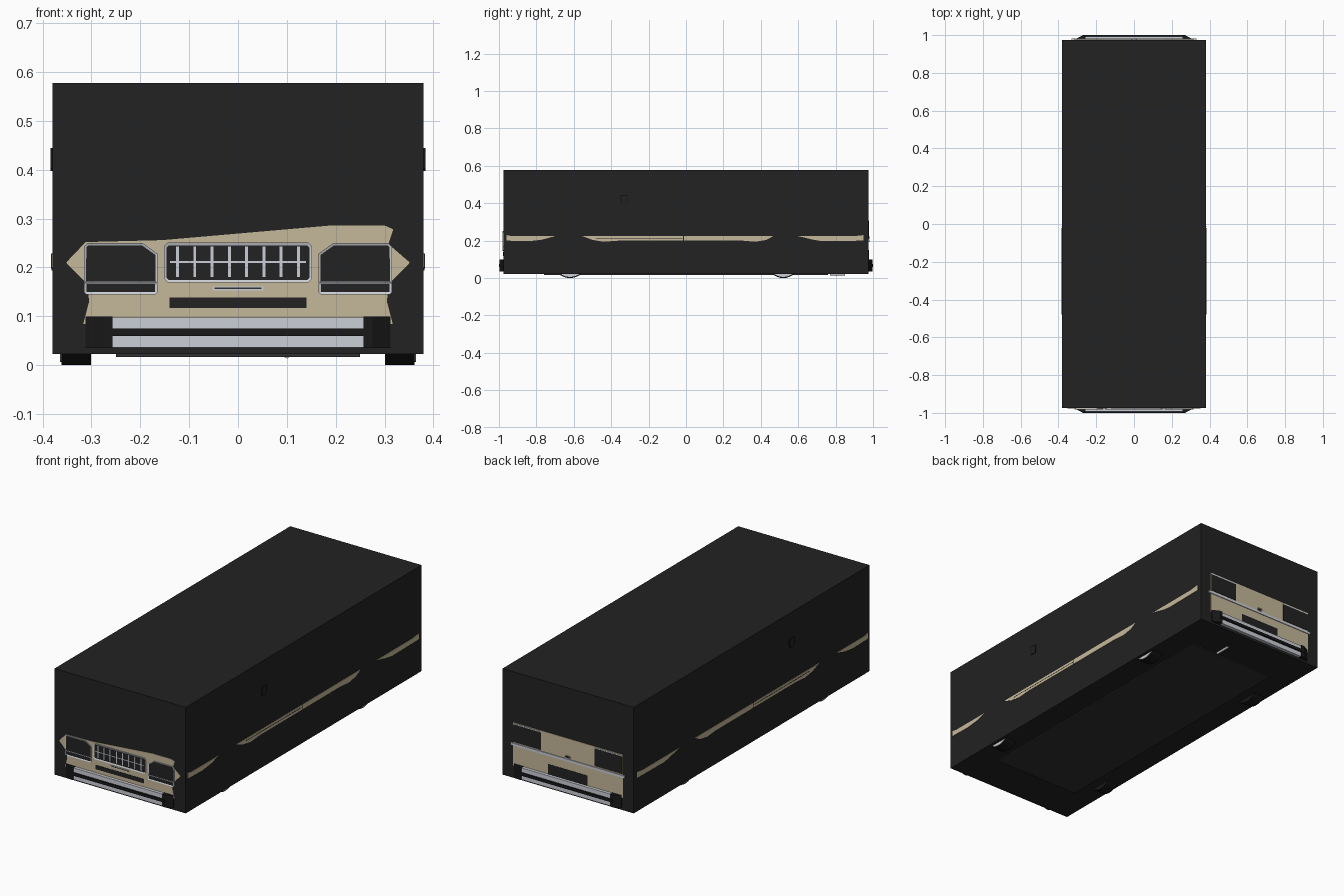
import bpy, bmesh, math
from mathutils import Vector

cube = bpy.data.objects.get("Cube")
if cube:
    bpy.data.objects.remove(cube, do_unlink=True)


def material(name, rgb, rough=0.6):
    m = bpy.data.materials.new(name)
    m.use_nodes = True
    bsdf = m.node_tree.nodes["Principled BSDF"]
    bsdf.inputs["Base Color"].default_value = (*rgb, 1)
    bsdf.inputs["Roughness"].default_value = rough
    m.diffuse_color = (*rgb, 1)
    return m


BLACK = material("matte black", (0.016, 0.016, 0.016))
RUBBER = material("rubber black", (0.009, 0.009, 0.009))
FLOOR = material("underside charcoal", (0.03, 0.03, 0.03))
BEIGE = material("beige paint", (0.56, 0.48, 0.32))
SILVER = material("silver trim", (0.60, 0.62, 0.67))

# Maps profile (a, b) and depth c to x, y, z for each extrusion axis
PLACE = {
    "x": lambda a, b, c: (c, a, b),
    "y": lambda a, b, c: (a, c, b),
    "z": lambda a, b, c: (a, b, c),
}


def prism(name, pts, axis, near, far, mats, inset=0):
    """Extrude a profile from near to far; inset makes a framed far face."""
    bm = bmesh.new()
    base = bm.faces.new([bm.verts.new(PLACE[axis](a, b, near)) for a, b in pts])
    ext = bmesh.ops.extrude_face_region(bm, geom=[base])["geom"]
    move = Vector(PLACE[axis](0, 0, far - near))
    bmesh.ops.translate(bm, vec=move, verts=[g for g in ext if isinstance(g, bmesh.types.BMVert)])
    bmesh.ops.recalc_face_normals(bm, faces=bm.faces)
    if inset:
        end = [g for g in ext if isinstance(g, bmesh.types.BMFace)][0]
        bmesh.ops.inset_region(bm, faces=[end], thickness=inset, depth=-0.002)
        end.material_index = 1
    mesh = bpy.data.meshes.new(name)
    bm.to_mesh(mesh)
    bm.free()
    for m in mats:
        mesh.materials.append(m)
    ob = bpy.data.objects.new(name, mesh)
    bpy.context.collection.objects.link(ob)
    return ob


def rect(a0, a1, b0, b1):
    return [(a0, b0), (a1, b0), (a1, b1), (a0, b1)]


def rounded(a0, a1, b0, b1, r):
    return [(a0 + r, b0), (a1 - r, b0), (a1, b0 + r), (a1, b1 - r),
            (a1 - r, b1), (a0 + r, b1), (a0, b1 - r), (a0, b0 + r)]


def flip(pts, s):
    return [(a * s, b) for a, b in pts]


def cylinder(name, radius, depth, loc, mat, rot):
    bpy.ops.mesh.primitive_cylinder_add(vertices=32, radius=radius, depth=depth,
                                        location=loc, rotation=rot)
    ob = bpy.context.object
    ob.name = name
    ob.data.materials.append(mat)
    bpy.ops.object.shade_smooth_by_angle()


SIDES = (("left", 1), ("right", -1))
W, L = 0.38, 0.975

# Enclosing body and floor pan
prism("body_box", rect(-W, W, -L, L), "z", 0.023, 0.578, [BLACK])
prism("floor_pan", rect(-0.25, 0.25, -0.76, 0.76), "z", 0.03, 0.017, [FLOOR])

# Wheels with pale sidewalls, showing only below the body
for side, s in SIDES:
    for end, y in (("front", -0.62), ("rear", 0.52)):
        turn = (0, math.pi / 2, 0)
        cylinder(f"{end}_{side}_tyre", 0.09, 0.06, (s * 0.331, y, 0.09), RUBBER, turn)
        cylinder(f"{end}_{side}_sidewall", 0.084, 0.006, (s * 0.361, y, 0.09), SILVER, turn)
cylinder("exhaust_pipe", 0.006, 0.08, (0.1, 0.81, 0.02), SILVER, (math.pi / 2, 0, 0))

# Bumpers: silver bar, black corner blocks, black rubbing strip
for end, d in (("front", -1), ("rear", 1)):
    prism(f"{end}_bumper_bar", rect(-0.262, 0.262, 0.036, 0.098), "y",
          d * 0.96, d * 0.993, [SILVER])
    prism(f"{end}_bumper_strip", rect(-0.272, 0.272, 0.06, 0.075), "y",
          d * 0.98, d, [RUBBER])
    for side, s in SIDES:
        corner = [(s * x, d * y) for x, y in
                  ((0.257, 0.96), (0.312, 0.96), (0.312, 0.978), (0.275, 0.997), (0.257, 0.997))]
        prism(f"{end}_{side}_bumper_corner", corner, "z", 0.035, 0.1, [RUBBER])

# Front panel
front = [(-0.352, 0.21), (-0.312, 0.252), (-0.155, 0.256), (0.19, 0.286), (0.3, 0.286),
         (0.318, 0.278), (0.308, 0.248), (0.352, 0.21), (0.308, 0.165), (0.305, 0.13),
         (0.317, 0.084), (-0.317, 0.084), (-0.305, 0.13), (-0.308, 0.165)]
prism("front_panel", front, "y", -0.97, -0.977, [BEIGE])
prism("front_air_slot", rect(-0.14, 0.14, 0.117, 0.139), "y", -0.97, -0.9785, [BLACK])
prism("front_trim_bar", rect(-0.052, 0.052, 0.153, 0.161), "y", -0.97, -0.98, [SILVER])
prism("front_trim_bar_inlay", rect(-0.048, 0.048, 0.156, 0.159), "y", -0.97, -0.981, [FLOOR])

# Grille with upright bars and one cross bar
prism("grille_frame", rounded(-0.152, 0.152, 0.169, 0.251, 0.008), "y", -0.97, -0.981,
      [SILVER, BLACK], 0.006)
for i in range(8):
    x = -0.124 + i * 0.0354
    prism(f"grille_bar_{i + 1}", rect(x - 0.003, x + 0.003, 0.18, 0.243), "y",
          -0.97, -0.981, [SILVER])
prism("grille_cross_bar", rect(-0.139, 0.139, 0.209, 0.213), "y", -0.97, -0.9805, [SILVER])

# Headlamp frames with lower indicator slots
lamp = [(0.165, 0.168), (0.315, 0.168), (0.315, 0.243), (0.308, 0.25), (0.195, 0.25), (0.165, 0.228)]
for side, s in SIDES:
    prism(f"{side}_headlamp", flip(lamp, s), "y", -0.97, -0.981, [SILVER, BLACK], 0.005)
    prism(f"{side}_indicator", flip(rounded(0.165, 0.315, 0.145, 0.171, 0.004), s), "y",
          -0.97, -0.981, [SILVER, BLACK], 0.005)

# Rear panel, lamps, trim strip and plate recess
prism("rear_panel", rect(-0.318, 0.318, 0.088, 0.314), "y", 0.97, 0.977, [BEIGE])
prism("rear_trim_strip", rect(-0.33, 0.33, 0.194, 0.207), "y", 0.97, 0.981, [SILVER])
prism("rear_plate_recess", rect(-0.115, 0.115, 0.09, 0.15), "y", 0.97, 0.9785, [BLACK])
prism("rear_latch", rounded(-0.014, 0.014, 0.21, 0.224, 0.004), "y", 0.97, 0.981,
      [SILVER, BLACK], 0.003)
for side, s in SIDES:
    prism(f"{side}_tail_lamp", flip(rect(0.155, 0.315, 0.213, 0.305), s), "y",
          0.97, 0.9795, [BLACK])
    prism(f"{side}_tail_lamp_trim", flip(rect(0.155, 0.315, 0.305, 0.309), s), "y",
          0.97, 0.9795, [SILVER])

# Side paint bands broken around the wheel arches, and small side mirrors
bands = {
    "front": [(-0.96, 0.2), (-0.84, 0.197), (-0.77, 0.205), (-0.7, 0.224), (-0.93, 0.224), (-0.96, 0.23)],
    "middle": [(-0.56, 0.226), (-0.5, 0.204), (-0.44, 0.194), (-0.36, 0.2), (0.3, 0.2),
               (0.37, 0.194), (0.43, 0.204), (0.47, 0.226)],
    "rear": [(0.6, 0.224), (0.68, 0.205), (0.73, 0.197), (0.95, 0.2), (0.95, 0.23), (0.9, 0.224)],
}
for side, s in SIDES:
    for part, pts in bands.items():
        prism(f"{part}_{side}_band", pts, "x", s * 0.375, s * 0.382, [BEIGE])
    prism(f"{side}_band_groove", rect(-0.48, -0.02, 0.212, 0.215), "x", s * 0.375, s * 0.3825, [BLACK])
    prism(f"{side}_door_gap", rect(-0.017, -0.012, 0.198, 0.228), "x", s * 0.375, s * 0.3825, [BLACK])
    prism(f"{side}_mirror", rounded(-0.35, -0.31, 0.398, 0.445, 0.005), "x",
          s * 0.375, s * 0.384, [RUBBER, BLACK], 0.006)
